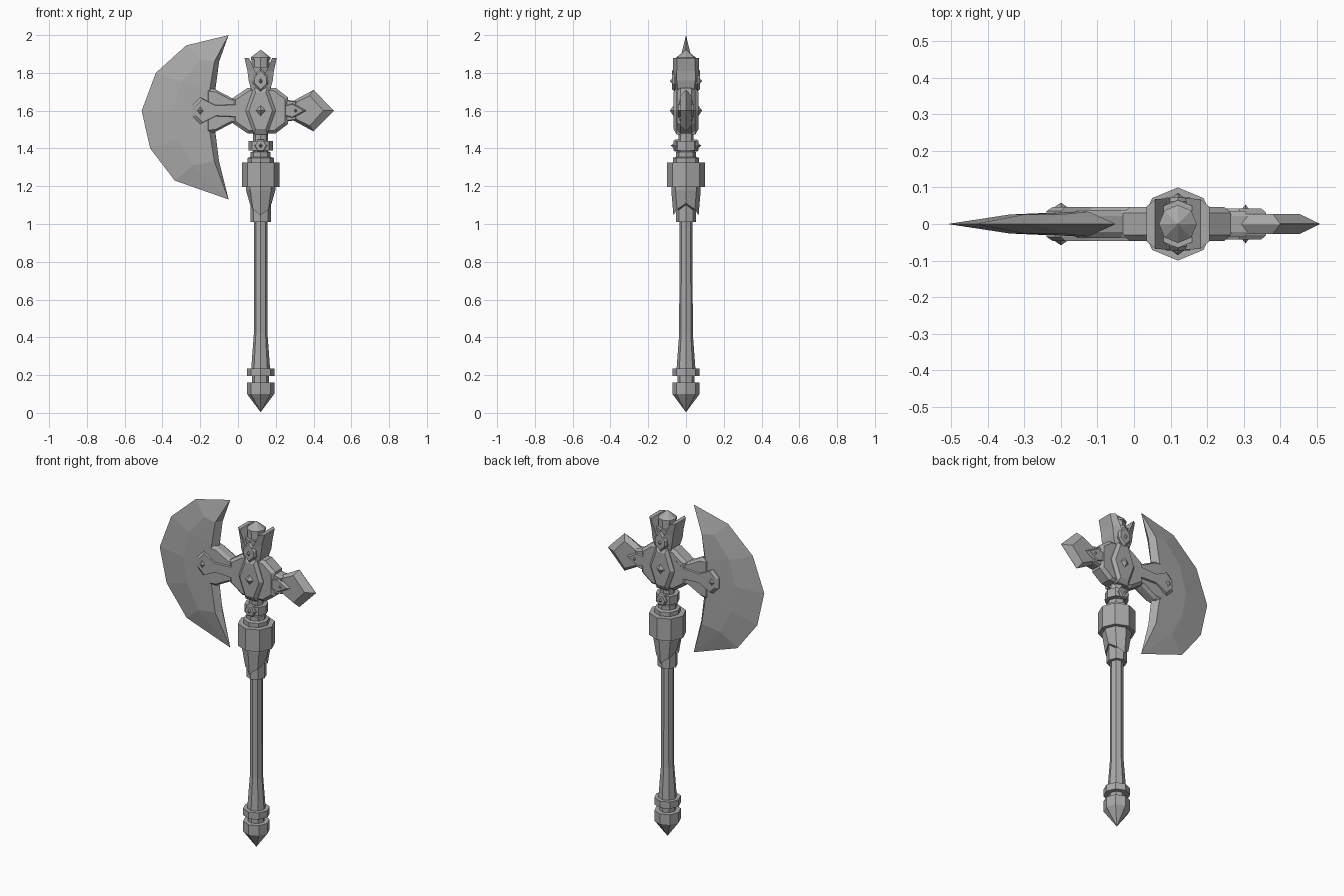
import bpy, bmesh, math

if "Cube" in bpy.data.objects:
    bpy.data.objects.remove(bpy.data.objects["Cube"])

AXIS = 0.12   # x of the shaft
MID = 1.6     # height of the head centre

steel = bpy.data.materials.new("grey_steel")
steel.use_nodes = True
GREY = (0.4, 0.4, 0.4, 1)
steel.diffuse_color = GREY
steel.node_tree.nodes["Principled BSDF"].inputs["Base Color"].default_value = GREY


def finish(name, bm):
    bmesh.ops.remove_doubles(bm, verts=bm.verts, dist=0.0005)
    bmesh.ops.recalc_face_normals(bm, faces=bm.faces)
    mesh = bpy.data.meshes.new(name)
    bm.to_mesh(mesh)
    bm.free()
    mesh.materials.append(steel)
    obj = bpy.data.objects.new(name, mesh)
    bpy.context.scene.collection.objects.link(obj)
    return obj


def loft(name, rings):
    """Bridge closed rings of equal length and cap both ends."""
    bm = bmesh.new()
    loops = [[bm.verts.new(p) for p in ring] for ring in rings]
    for a, b in zip(loops, loops[1:]):
        n = len(a)
        for i in range(n):
            j = (i + 1) % n
            bm.faces.new((a[i], a[j], b[j], b[i]))
    bm.faces.new(loops[0])
    bm.faces.new(loops[-1])
    return finish(name, bm)


def lathe(name, profile, sides=8):
    rings = []
    for r, z in profile:
        r = max(r, 0.001)
        rings.append([(AXIS + r * math.cos(math.tau * i / sides),
                       r * math.sin(math.tau * i / sides), z) for i in range(sides)])
    return loft(name, rings)


def slab(name, outer, inner, edge, face):
    """Two-sided plate: outline at +-edge, chamfered to inner outline at +-face."""
    layers = ((inner, -face), (outer, -edge), (outer, edge), (inner, face))
    return loft(name, [[(x, y, z) for x, z in pts] for pts, y in layers])


def sym(upper):
    """Close an outline by reflecting it about the head's centre height."""
    return upper + [(x, 2 * MID - z) for x, z in reversed(upper) if abs(z - MID) > 0.001]


def shrink(pts, cx, cz, s):
    return [(cx + (x - cx) * s, cz + (z - cz) * s) for x, z in pts]


def gem(name, x, z, w, h, depth):
    """Pointed lozenge stud showing on both faces."""
    pts = [(x + w, z), (x, z + h), (x - w, z), (x, z - h)]
    return slab(name, pts, shrink(pts, x, z, 0.02), depth - 0.025, depth)


# Shaft, pommel and collars
lathe("pommel", [(0, 0.005), (0.072, 0.10), (0.072, 0.16), (0.045, 0.16)])
lathe("pommel_neck", [(0.045, 0.15), (0.045, 0.21)])
lathe("pommel_ring", [(0.072, 0.195), (0.072, 0.235)])
lathe("handle", [(0.05, 0.23), (0.045, 0.30), (0.036, 0.42), (0.035, 1.02)])
lathe("lower_collar", [(0.054, 1.01), (0.054, 1.12)])
sleeve = lathe("socket_sleeve", [(0.058, 1.11), (0.078, 1.18), (0.078, 1.22)])
for v in sleeve.data.vertices:       # sleeve hem dips to a point front and back
    if v.co.z < 1.15:
        v.co.z -= 0.065 * (abs(v.co.y) / 0.058) ** 2
        v.co.y *= 1.15
lathe("socket", [(0.1, 1.195), (0.1, 1.325)])
lathe("socket_step", [(0.07, 1.32), (0.07, 1.35), (0.053, 1.355), (0.053, 1.38), (0.04, 1.385), (0.04, 1.5)])
lathe("neck_ring", [(0.064, 1.39), (0.064, 1.44)])

# Neck studs
hexagon = [(AXIS + 0.036 * math.cos(math.tau * i / 6), 1.415 + 0.036 * math.sin(math.tau * i / 6))
           for i in range(6)]
slab("neck_stud_plate", hexagon, shrink(hexagon, AXIS, 1.415, 0.8), 0.058, 0.066)
gem("neck_stud", AXIS, 1.415, 0.018, 0.022, 0.08)

# Head hub
hub = sym([(-0.03, 1.665), (0.05, 1.72), (0.2, 1.72), (0.265, 1.67)])
slab("head_hub", hub, shrink(hub, AXIS, MID, 0.88), 0.03, 0.046)
shield = sym([(0.04, MID), (0.085, 1.725), (0.155, 1.725), (0.2, MID)])
slab("centre_shield", shield, shrink(shield, AXIS, MID, 0.78), 0.05, 0.066)
gem("centre_gem", AXIS, MID, 0.034, 0.036, 0.085)

# Blade mount and arm plate
mount = sym([(-0.17, 1.72), (-0.125, 1.715), (-0.03, 1.665), (0.03, 1.67)])
slab("blade_mount", mount, shrink(mount, -0.07, MID, 0.86), 0.022, 0.038)
arm = sym([(-0.24, 1.63), (-0.2, 1.67), (-0.12, 1.63), (0.0, 1.635), (0.06, 1.68)])
slab("blade_arm_plate", arm, shrink(arm, -0.09, MID, 0.88), 0.035, 0.047)
gem("blade_arm_gem", -0.2, MID, 0.036, 0.045, 0.058)

# Crescent blade, rows run from the top tip to the bottom tip
TOP, BOTTOM = (-0.05, 2.0), (-0.05, 1.13)
rows = [
    (0.0, [(-0.275, 1.945), (-0.435, 1.8), (-0.51, 1.6), (-0.465, 1.4), (-0.335, 1.23)]),
    (0.026, [(-0.2, 1.87), (-0.3, 1.75), (-0.34, 1.6), (-0.315, 1.45), (-0.24, 1.31)]),
    (0.034, [(-0.125, 1.86), (-0.15, 1.71), (-0.16, 1.6), (-0.15, 1.49), (-0.125, 1.33)]),
    (0.0, [(-0.1, 1.86), (-0.12, 1.71), (-0.12, 1.6), (-0.12, 1.49), (-0.1, 1.33)]),
]
bm = bmesh.new()
for side in (-1, 1):
    grid = [[bm.verts.new((x, 0 if p in (0, 6) else side * y, z))
             for p, (x, z) in enumerate([TOP] + pts + [BOTTOM])] for y, pts in rows]
    for a, b in zip(grid, grid[1:]):
        for i in range(6):
            if i == 0:
                bm.faces.new((a[0], a[1], b[1]))
            elif i == 5:
                bm.faces.new((a[5], a[6], b[5]))
            else:
                bm.faces.new((a[i], a[i + 1], b[i + 1], b[i]))
finish("crescent_blade", bm)

# Rear spike and its plate
neck = sym([(0.24, 1.66), (0.31, 1.65)])
slab("spike_neck", neck, shrink(neck, 0.26, MID, 0.9), 0.022, 0.035)
spike = sym([(0.29, 1.65), (0.4, 1.71), (0.508, MID)])
spike_face = sym([(0.29, 1.635), (0.38, 1.68), (0.452, MID)])
slab("rear_spike", spike, spike_face, 0.001, 0.028)
plate = sym([(0.18, 1.66), (0.255, 1.63), (0.29, 1.64), (0.362, MID)])
slab("spike_plate", plate, shrink(plate, 0.27, MID, 0.85), 0.03, 0.043)
gem("spike_gem", 0.305, MID, 0.02, 0.024, 0.053)

# Crown above the hub
lathe("crown_core", [(0.05, 1.7), (0.062, 1.76), (0.066, 1.83), (0.048, 1.83), (0.048, 1.875)])
lathe("crown_cap", [(0.052, 1.87), (0.052, 1.882), (0, 1.922)])
for side, label in ((-1, "right"), (1, "left")):
    def box_ring(x0, x1, y, z):
        return [(AXIS + side * x0, -y, z), (AXIS + side * x1, -y * 0.7, z),
                (AXIS + side * x1, y * 0.7, z), (AXIS + side * x0, y, z)]
    fin = loft(label + "_crown_fin", [box_ring(0.0, 0.05, 0.06, 1.71), box_ring(0.0, 0.064, 0.07, 1.76),
                                      box_ring(0.03, 0.07, 0.07, 1.81), box_ring(0.062, 0.086, 0.068, 1.88)])
lozenge = [(AXIS, 1.70), (AXIS + 0.04, 1.74), (AXIS + 0.04, 1.78), (AXIS, 1.825),
           (AXIS - 0.04, 1.78), (AXIS - 0.04, 1.74)]
slab("crown_lozenge", lozenge, shrink(lozenge, AXIS, 1.76, 0.8), 0.062, 0.073)
gem("crown_gem", AXIS, 1.757, 0.02, 0.03, 0.085)
